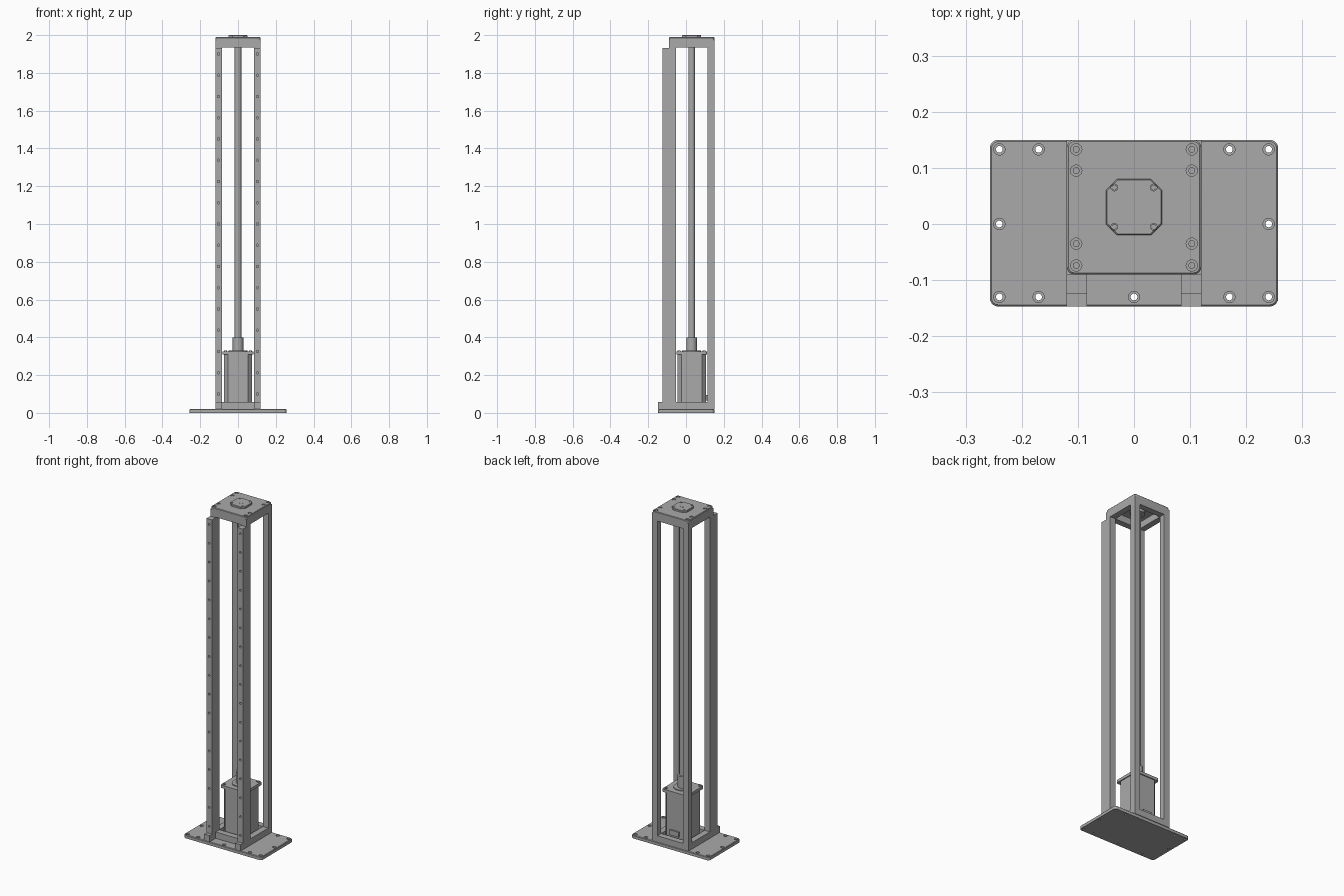
import bpy, bmesh, math
from mathutils import Matrix, Vector

if "Cube" in bpy.data.objects:
    bpy.data.objects.remove(bpy.data.objects["Cube"])

grey = bpy.data.materials.new("machined grey")
grey.use_nodes = True
grey.diffuse_color = (0.4, 0.4, 0.4, 1)
grey.node_tree.nodes["Principled BSDF"].inputs["Base Color"].default_value = grey.diffuse_color

CY = 0.03          # centre line of the tower
HALF = 0.12        # half width of the tower
BAR = 0.036        # bar thickness


def finish(name, bm):
    mesh = bpy.data.meshes.new(name)
    bmesh.ops.recalc_face_normals(bm, faces=bm.faces)
    bm.to_mesh(mesh)
    bm.free()
    obj = bpy.data.objects.new(name, mesh)
    bpy.context.collection.objects.link(obj)
    mesh.materials.append(grey)
    return obj


def add_box(bm, x, y, z):
    size = Vector((x[1] - x[0], y[1] - y[0], z[1] - z[0]))
    mid = Vector((sum(x), sum(y), sum(z))) / 2
    bmesh.ops.create_cube(bm, size=1, matrix=Matrix.Translation(mid) @ Matrix.Diagonal(size.to_4d()))


def box(name, x, y, z):
    bm = bmesh.new()
    add_box(bm, x, y, z)
    return finish(name, bm)


def cylinders(name, spots, radius, depth, turn=None, sides=24):
    bm = bmesh.new()
    for spot in spots:
        place = Matrix.Translation(spot) @ (turn or Matrix())
        bmesh.ops.create_cone(bm, cap_ends=True, segments=sides, radius1=radius,
                              radius2=radius, depth=depth, matrix=place)
    return finish(name, bm)


def plate(name, x, y, z, corner, steps, edge=0.0):
    """Slab with cut or rounded upright corners and an optional chamfered top rim."""
    bm = bmesh.new()
    add_box(bm, x, y, z)
    upright = [e for e in bm.edges if abs(e.verts[0].co.z - e.verts[1].co.z) > 0.001]
    bmesh.ops.bevel(bm, geom=upright, offset=corner, segments=steps, profile=0.5, affect='EDGES')
    if edge:
        rim = [e for e in bm.edges if all(v.co.z > z[1] - 0.0001 for v in e.verts)]
        bmesh.ops.bevel(bm, geom=rim, offset=edge, segments=1, affect='EDGES')
    return finish(name, bm)


def smooth(obj):
    bpy.ops.object.select_all(action='DESELECT')
    obj.select_set(True)
    bpy.context.view_layer.objects.active = obj
    bpy.ops.object.shade_smooth_by_angle(angle=math.radians(30))


def cut(obj, cutter):
    cutter.hide_render = True
    mod = obj.modifiers.new("holes", 'BOOLEAN')
    mod.object = cutter
    mod.solver = 'EXACT'
    bpy.context.view_layer.objects.active = obj
    bpy.ops.object.modifier_apply(modifier=mod.name)
    bpy.data.objects.remove(cutter)


# Base plate with counterbored through holes
base = plate("base_plate", (-0.257, 0.257), (-0.147, 0.15), (0, 0.02), 0.015, 5, 0.003)
spots = [(s * x, y, 0.02) for s in (-1, 1) for x in (0.17, 0.24) for y in (-0.13, 0.133)]
spots += [(-0.24, 0, 0.02), (0.24, 0, 0.02), (0, -0.13, 0.02)]
cut(base, cylinders("counterbores", spots, 0.01, 0.02))
cut(base, cylinders("through_holes", spots, 0.006, 0.1))

# Four posts, joined by a ring of bars at the bottom and the top
front, back = CY - HALF, CY + HALF
for side, s in (("left", 1), ("right", -1)):
    x = sorted((s * HALF, s * (HALF - BAR)))
    box(side + "_back_post", x, (back - BAR, back), (0.02, 1.975))
    box(side + "_front_post", x, (front, front + BAR), (0.02, 1.975))
    for level, z in (("bottom", (0.02, 0.058)), ("top", (1.935, 1.975))):
        box(side + "_" + level + "_bar", x, (front + BAR, back - BAR), z)

    # Drilled guide rail and its foot
    rail = box(side + "_guide_rail", x, (-0.125, front), (0.02, 1.932))
    turn = Matrix.Rotation(math.pi / 2, 4, 'X')
    holes = [(s * 0.103, -0.125, 0.1 + 0.1125 * i) for i in range(17)]
    cut(rail, cylinders("rail_drill", holes, 0.006, 0.03, turn, 16))
    box(side + "_rail_foot", x, (-0.147, -0.125), (0.02, 0.058))

inner = (BAR - HALF, HALF - BAR)
for level, z in (("bottom", (0.02, 0.058)), ("top", (1.935, 1.975))):
    box("front_" + level + "_bar", inner, (front, front + BAR), z)
    box("back_" + level + "_bar", inner, (back - BAR, back), z)

# Top plate with counterbored screws
top = plate("top_plate", (-HALF, HALF), (front, back), (1.975, 1.989), 0.014, 5, 0.003)
spots = [(s * 0.103, y, 1.989) for s in (-1, 1) for y in (0.133, 0.095, -0.035, -0.074)]
cut(top, cylinders("screw_wells", spots, 0.01, 0.016))
smooth(cylinders("top_screws", [(x, y, 1.983) for x, y, z in spots], 0.006, 0.006))

# Bearing flange on top, with slotted screws, and its housing below
flange = plate("bearing_flange", (-0.05, 0.05), (CY - 0.05, CY + 0.05), (1.985, 2.0), 0.02, 1, 0.002)
spots = [(sx * 0.035, CY + sy * 0.035, 2.0) for sx in (-1, 1) for sy in (-1, 1)]
cut(flange, cylinders("flange_wells", spots, 0.006, 0.008, sides=16))
heads = cylinders("flange_screws", [(x, y, 1.997) for x, y, z in spots], 0.005, 0.004, sides=16)
for x, y, z in spots:
    cut(heads, box("slot", (x - 0.008, x + 0.008), (y - 0.001, y + 0.001), (1.998, 2.0)))
smooth(cylinders("bearing_housing", [(0, CY, 1.965)], 0.04, 0.02, sides=32))

# Lead screw and shaft coupling
smooth(cylinders("lead_screw", [(0, CY, 1.17)], 0.018, 1.57))
smooth(cylinders("screw_tip", [(0, CY, 1.99)], 0.014, 0.021))
smooth(cylinders("shaft_coupling", [(0, CY, 0.3625)], 0.028, 0.075, sides=32))

# Motor: body with cut corners, square end flange, pilot ring and bolts
plate("motor_body", (-0.075, 0.075), (CY - 0.075, CY + 0.075), (0.02, 0.31), 0.021, 1)
plate("motor_flange", (-0.081, 0.081), (CY - 0.081, CY + 0.081), (0.308, 0.325), 0.01, 3)
smooth(cylinders("motor_pilot", [(0, CY, 0.326)], 0.05, 0.008, sides=32))
bolts = [(sx * 0.066, CY + sy * 0.066, 0.327) for sx in (-1, 1) for sy in (-1, 1)]
smooth(cylinders("motor_bolts", bolts, 0.008, 0.008, sides=16))
box("motor_connector", (-0.03, 0.03), (CY + 0.074, CY + 0.084), (0.065, 0.095))

for obj in (base, top):
    smooth(obj)
